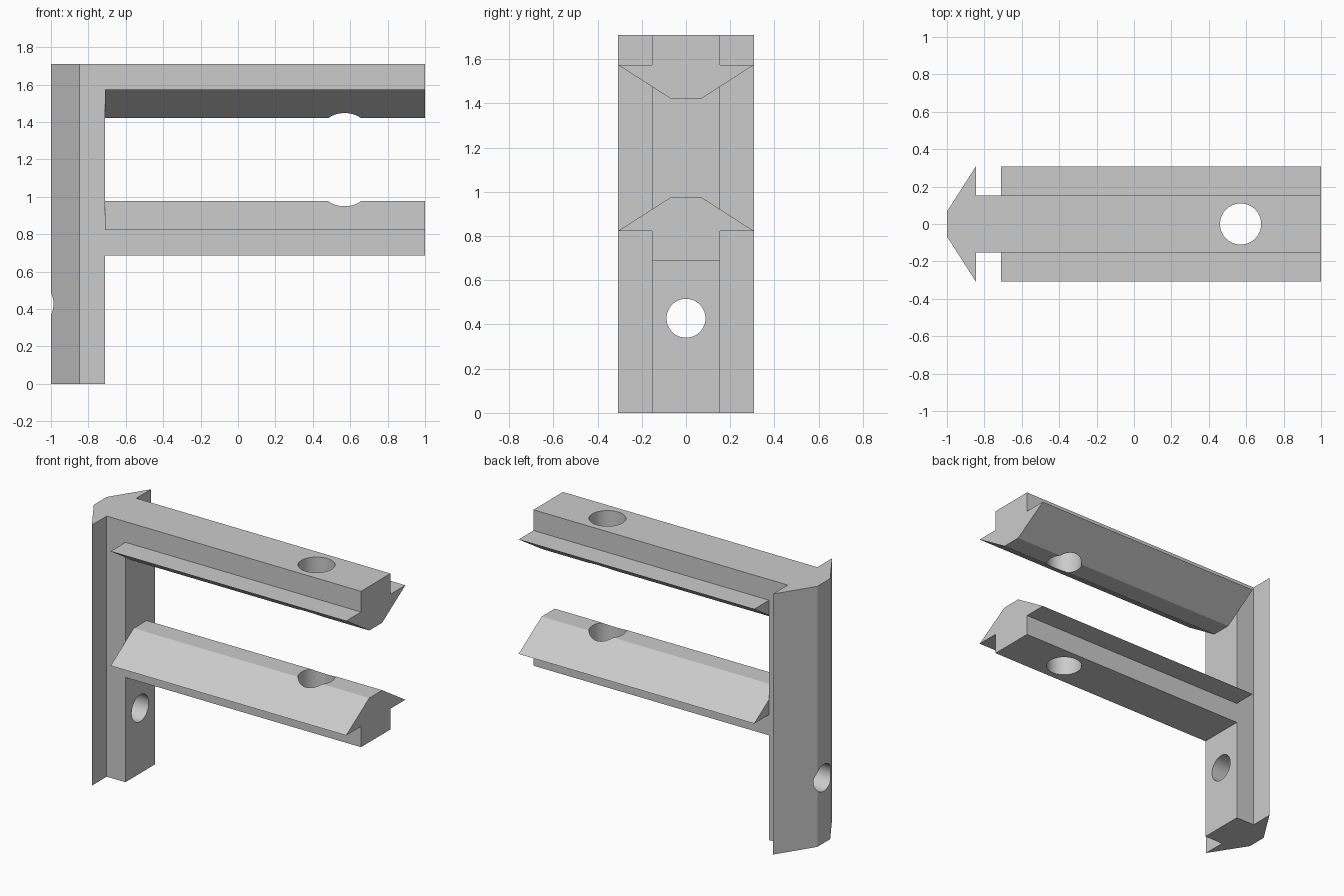
import bpy
import bmesh
from math import radians
from mathutils import Matrix, Vector

cube = bpy.data.objects.get("Cube")
if cube:
    bpy.data.objects.remove(cube, do_unlink=True)

grey = bpy.data.materials.new("light_grey")
grey.use_nodes = True
colour = (0.6, 0.6, 0.6, 1)
grey.diffuse_color = colour
grey.node_tree.nodes["Principled BSDF"].inputs["Base Color"].default_value = colour

# Half of the rail section: (half width, depth from the neck face)
HALF = [(0.153, 0), (0.153, 0.136), (0.307, 0.136), (0.067, 0.29)]
SECTION = [(-w, d) for w, d in HALF] + [(w, d) for w, d in reversed(HALF)]


def rail(name, origin, depth_dir, run):
    """Extrude the rail section along run, with its neck facing against depth_dir."""
    origin, depth_dir, run = Vector(origin), Vector(depth_dir), Vector(run)
    bm = bmesh.new()
    verts = [bm.verts.new(origin + Vector((0, w, 0)) + depth_dir * d) for w, d in SECTION]
    face = bm.faces.new(verts)
    moved = bmesh.ops.extrude_face_region(bm, geom=[face])["geom"]
    bmesh.ops.translate(bm, vec=run, verts=[v for v in moved if isinstance(v, bmesh.types.BMVert)])
    bmesh.ops.recalc_face_normals(bm, faces=bm.faces)
    return finish(bm, name)


def finish(bm, name):
    mesh = bpy.data.meshes.new(name)
    bm.to_mesh(mesh)
    bm.free()
    mesh.materials.append(grey)
    obj = bpy.data.objects.new(name, mesh)
    bpy.context.collection.objects.link(obj)
    return obj


def drill(obj, name, centre, radius, rotation=Matrix()):
    """Cut a round hole through obj."""
    bm = bmesh.new()
    bmesh.ops.create_cone(bm, cap_ends=True, segments=64, radius1=radius, radius2=radius,
                          depth=0.8, matrix=Matrix.Translation(centre) @ rotation)
    cutter = finish(bm, name)
    cutter.hide_render = True
    cutter.hide_set(True)
    cutter.display_type = 'WIRE'
    cut = obj.modifiers.new(name, 'BOOLEAN')
    cut.operation = 'DIFFERENCE'
    cut.solver = 'EXACT'
    cut.object = cutter


# Upright with its wedge facing the right side
post = rail("post", (-0.71, 0, 0), (-1, 0, 0), (0, 0, 1.71))
drill(post, "post_hole_cutter", (-0.85, 0, 0.428), 0.088, Matrix.Rotation(radians(90), 4, 'Y'))

# Two arms with wedges facing each other
upper_arm = rail("upper_arm", (-0.71, 0, 1.71), (0, 0, -1), (1.71, 0, 0))
lower_arm = rail("lower_arm", (-0.71, 0, 0.687), (0, 0, 1), (1.71, 0, 0))
for arm, height in ((upper_arm, 1.57), (lower_arm, 0.83)):
    drill(arm, arm.name + "_hole_cutter", (0.57, 0, height), 0.11)

# Smooth hole walls, sharp rail edges
for part in (post, upper_arm, lower_arm):
    bpy.ops.object.select_all(action='DESELECT')
    part.select_set(True)
    bpy.context.view_layer.objects.active = part
    for name in [m.name for m in part.modifiers]:
        bpy.ops.object.modifier_apply(modifier=name)
    bpy.ops.object.shade_smooth_by_angle(angle=radians(25))
